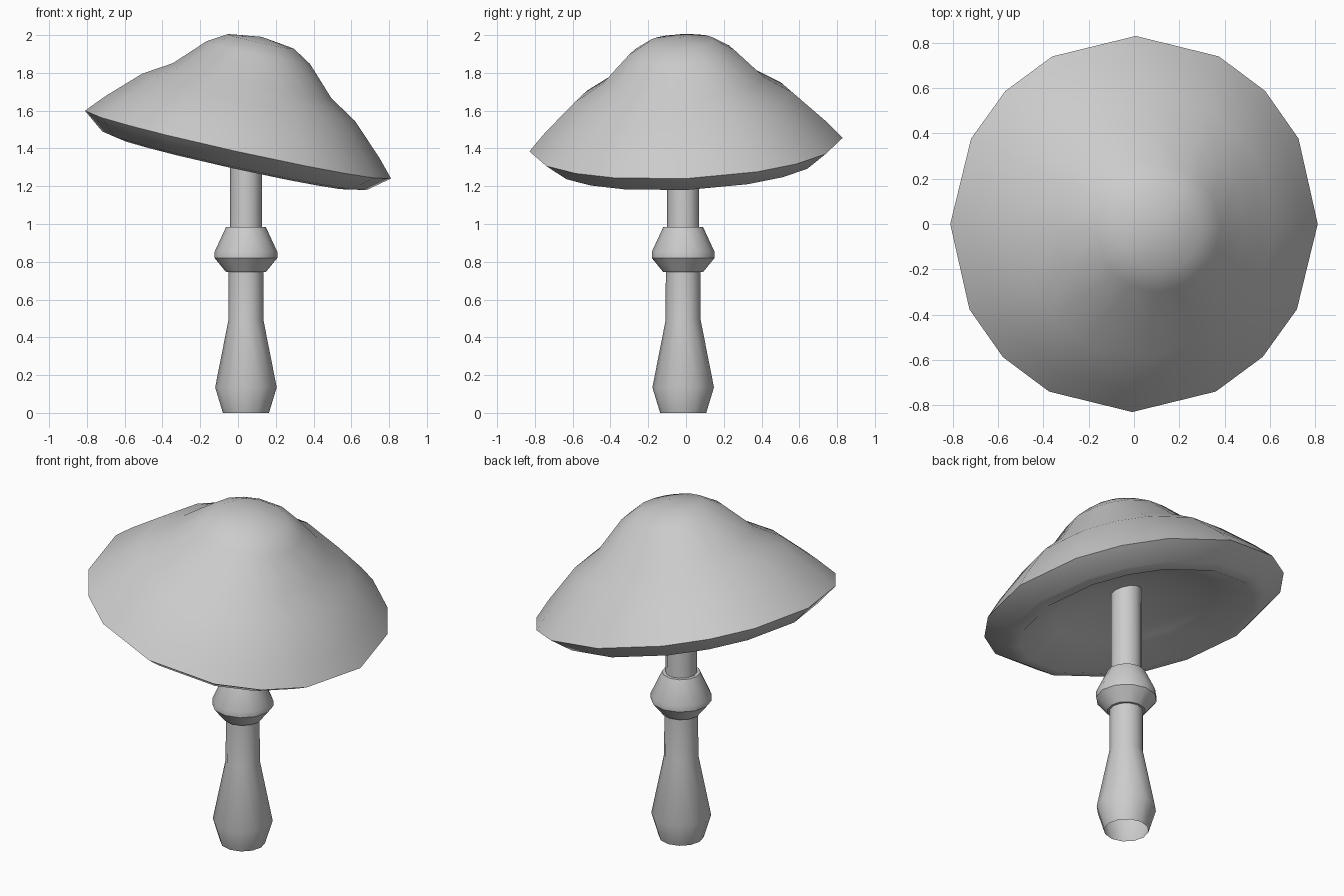
import bpy, bmesh, math
from mathutils import Matrix, Vector

if "Cube" in bpy.data.objects:
    bpy.data.objects.remove(bpy.data.objects["Cube"])

def lathe(name, profile, angles, matrix, smooth_angle):
    """Spin (radius, height) points; zero radius makes a closing pole."""
    bm = bmesh.new()
    rings = []
    for r, h in profile:
        if r == 0:
            rings.append([bm.verts.new((0, 0, h))])
        else:
            rings.append([bm.verts.new((r * math.cos(a), r * math.sin(a), h)) for a in angles])
    n = len(angles)
    for a, b in zip(rings, rings[1:]):
        for i in range(n):
            j = (i + 1) % n
            quad = [a[i % len(a)], b[i % len(b)], b[j % len(b)], a[j % len(a)]]
            bm.faces.new(list(dict.fromkeys(quad)))
    bmesh.ops.transform(bm, matrix=matrix, verts=bm.verts)
    mesh = bpy.data.meshes.new(name)
    bm.to_mesh(mesh)
    bm.free()
    ob = bpy.data.objects.new(name, mesh)
    bpy.context.collection.objects.link(ob)
    bpy.ops.object.select_all(action='DESELECT')
    ob.select_set(True)
    bpy.context.view_layer.objects.active = ob
    bpy.ops.object.shade_smooth_by_angle(angle=math.radians(smooth_angle))
    return ob

# Stem and ring share an upright axis slightly off centre
axis = Matrix.Translation((0.042, -0.015, 0))
round12 = [2 * math.pi * i / 12 for i in range(12)]
lathe("stem", [(0.083, 1.53), (0.085, 0.98), (0.092, 0.74), (0.093, 0.49),
               (0.163, 0.135), (0.122, 0)], round12, axis, 35)
lathe("stem_ring", [(0.085, 0.985), (0.105, 0.985), (0.166, 0.853), (0.166, 0.82),
                    (0.105, 0.745), (0.09, 0.745)], round12, axis, 35)

# Tilted bell-shaped cap with a hollow underside
n = Vector((0.216, -0.044, 0.975)).normalized()
u = Vector((0.975, 0, -0.216)).normalized()
v = n.cross(u)
tilt = Matrix((u, v, n)).transposed().to_4x4()
rim_angles = [math.radians(q * 90 + a) for q in range(4) for a in (0, 27, 45, 63)]
cap_profile = [(0, 0.585), (0.18, 0.56), (0.28, 0.5), (0.43, 0.347), (0.577, 0.257),
               (0.745, 0.095), (0.83, 0), (0.717, -0.087), (0.65, -0.1),
               (0.45, 0), (0.2, 0.07), (0, 0.085)]
lathe("cap", cap_profile, rim_angles, Matrix.Translation((0, 0, 1.42)) @ tilt, 50)
